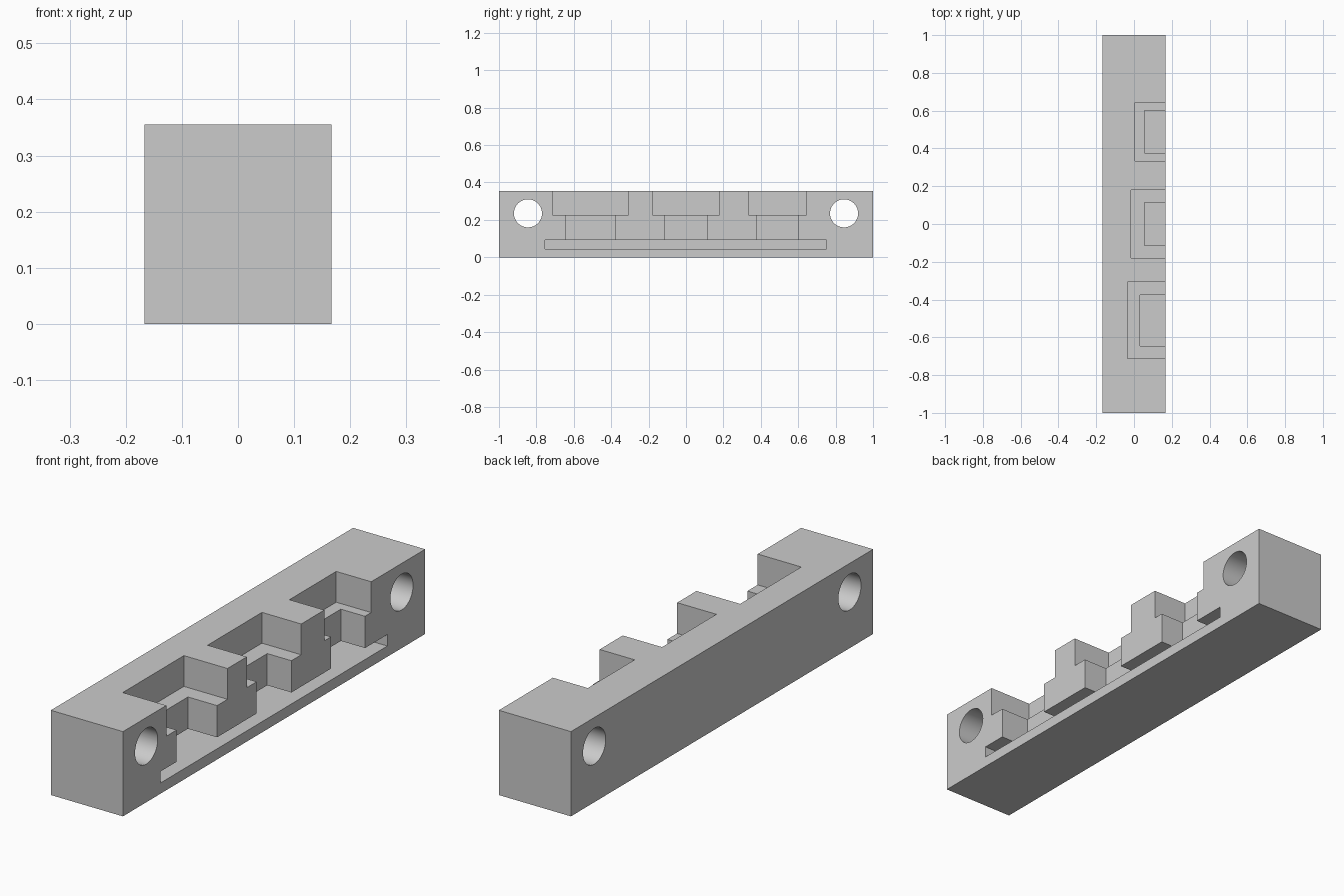
import bpy
import math

default = bpy.data.objects.get("Cube")
if default:
    bpy.data.objects.remove(default, do_unlink=True)

# Single plain grey
grey = bpy.data.materials.new("light_grey")
grey.use_nodes = True
colour = (0.6, 0.6, 0.6, 1)
grey.diffuse_color = colour
grey.node_tree.nodes["Principled BSDF"].inputs["Base Color"].default_value = colour

HALF_W, HEIGHT, OVER = 0.167, 0.355, 0.05


def box(name, x, y, z):
    """Box from three (low, high) ranges."""
    bpy.ops.mesh.primitive_cube_add(size=1, location=[sum(r) / 2 for r in (x, y, z)])
    ob = bpy.context.object
    ob.name = name
    ob.scale = [r[1] - r[0] for r in (x, y, z)]
    bpy.ops.object.transform_apply(location=True, rotation=True, scale=True)
    ob.data.materials.append(grey)
    return ob


def cut(target, cutter):
    """Subtract the cutter, then remove it."""
    cutter.hide_render = True
    mod = target.modifiers.new("cut", "BOOLEAN")
    mod.operation = "DIFFERENCE"
    mod.solver = "EXACT"
    mod.object = cutter
    bpy.context.view_layer.objects.active = target
    bpy.ops.object.modifier_apply(modifier=mod.name)
    bpy.data.objects.remove(cutter, do_unlink=True)


# Main bar
bar = box("jaw_block", (-HALF_W, HALF_W), (-1, 1), (0, HEIGHT))

# Stepped pockets: upper back, upper y range, lower back, lower y range
pockets = [
    (-0.035, (-0.713, -0.308), 0.032, (-0.645, -0.377)),
    (-0.015, (-0.18, 0.18), 0.055, (-0.115, 0.115)),
    (0.005, (0.333, 0.643), 0.055, (0.377, 0.602)),
]
SIDE = HALF_W + OVER
for upper_x, upper_y, lower_x, lower_y in pockets:
    cut(bar, box("upper_cutter", (upper_x, SIDE), upper_y, (0.226, HEIGHT + OVER)))
    cut(bar, box("lower_cutter", (lower_x, SIDE), lower_y, (0.07, 0.3)))

# Long slot under the pockets
cut(bar, box("slot_cutter", (-0.05, SIDE), (-0.753, 0.75), (0.045, 0.093)))

# Round mounting holes through the bar
for y in (-0.845, 0.845):
    bpy.ops.mesh.primitive_cylinder_add(vertices=64, radius=0.075, depth=0.6,
                                        location=(0, y, 0.235),
                                        rotation=(0, math.pi / 2, 0))
    hole = bpy.context.object
    hole.data.materials.append(grey)
    cut(bar, hole)

# Smooth holes, crisp edges elsewhere
bpy.ops.object.select_all(action="DESELECT")
bar.select_set(True)
bpy.context.view_layer.objects.active = bar
bpy.ops.object.shade_smooth_by_angle(angle=math.radians(30))
